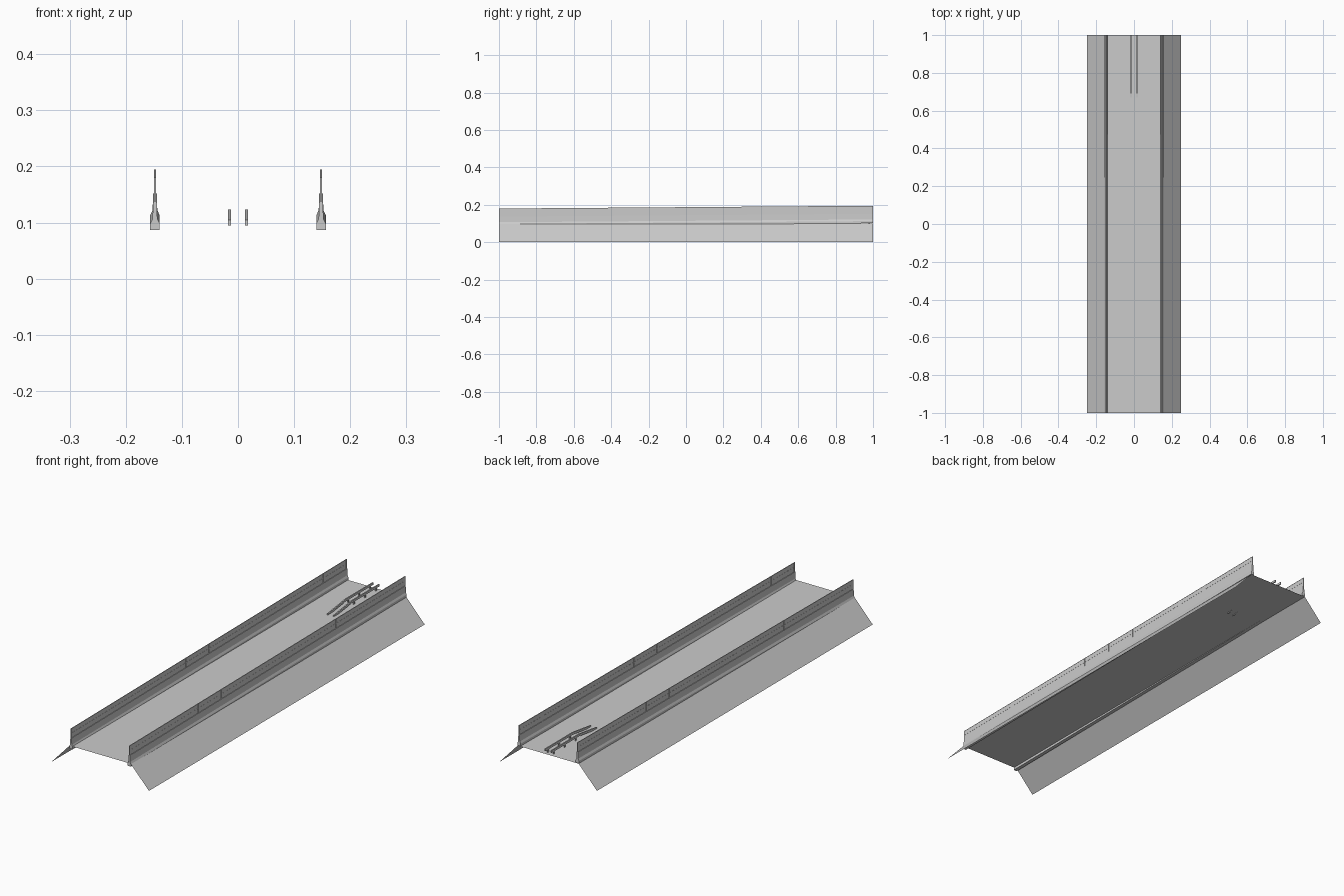
import bpy

if "Cube" in bpy.data.objects:
    bpy.data.objects.remove(bpy.data.objects["Cube"])

RISE = 0.0075   # barriers climb gently towards the back
CX = 0.148      # barrier centre line


def lift(y):
    return RISE * (y + 1)


def add_mesh(name, verts, faces):
    me = bpy.data.meshes.new(name)
    me.from_pydata(verts, [], faces)
    me.update()
    ob = bpy.data.objects.new(name, me)
    bpy.context.collection.objects.link(ob)
    return ob


def loft(name, profile, stations):
    """Sweep a closed xz profile along y; stations are (y, z offset)."""
    n = len(profile)
    verts = [(x, y, z + dz) for y, dz in stations for x, z in profile]
    faces = [tuple(range(n)), tuple(reversed(range(len(verts) - n, len(verts))))]
    for s in range(len(stations) - 1):
        a, b = s * n, (s + 1) * n
        for i in range(n):
            j = (i + 1) % n
            faces.append((a + i, b + i, b + j, a + j))
    return add_mesh(name, verts, faces)


def box_profile(cx, half, z0, z1):
    return [(cx - half, z0), (cx + half, z0), (cx + half, z1), (cx - half, z1)]


def sloped(y0, y1):
    return [(y0, lift(y0)), (y1, lift(y1))]


# Road deck: a single flat sheet
add_mesh("road_deck", [(-0.155, -1, 0.1), (0.155, -1, 0.1), (0.155, 1, 0.1), (-0.155, 1, 0.1)],
         [(0, 1, 2, 3)])

# Half profile of the concrete barrier at the front end
half = [(0.0085, 0.087), (0.0085, 0.098), (0.0042, 0.107), (0.0034, 0.137)]

for side, s in (("left", -1), ("right", 1)):
    cx = s * CX

    # Embankment: a sloping sheet from deck edge to ground
    quad = (0, 1, 2, 3) if s > 0 else (3, 2, 1, 0)
    add_mesh(side + "_embankment", [(s * 0.155, -1, 0.1), (s * 0.248, -1, 0),
                                    (s * 0.248, 1, 0), (s * 0.155, 1, 0.1)], [quad])

    # Concrete barrier with flared foot
    profile = [(cx + x, z) for x, z in half] + [(cx - x, z) for x, z in reversed(half)]
    loft(side + "_barrier", profile, sloped(-1, 1))

    # Solid screen on the barrier with rails and posts
    loft(side + "_screen", box_profile(cx, 0.001, 0.136, 0.179), sloped(-1, 1))
    for label, z in (("lower", 0.158), ("top", 0.1785)):
        loft(f"{side}_{label}_screen_rail", box_profile(cx, 0.0016, z, z + 0.0015), sloped(-1, 1))
    for i in range(13):
        y = -0.997 + i * 1.994 / 12
        loft(f"{side}_screen_post_{i + 1}", box_profile(cx, 0.0018, 0.136, 0.18),
             sloped(y - 0.003, y + 0.003))

    # Median guard rail, its front end ramping down to the deck
    loft(side + "_median_rail", box_profile(s * 0.0152, 0.0027, 0.113, 0.123),
         [(0.67, -0.018), (0.80, 0), (1, 0)])
    for i, y in enumerate((0.82, 0.90, 0.98)):
        loft(f"{side}_median_post_{i + 1}", box_profile(s * 0.0148, 0.0016, 0.1, 0.12),
             [(y - 0.004, 0), (y + 0.004, 0)])
